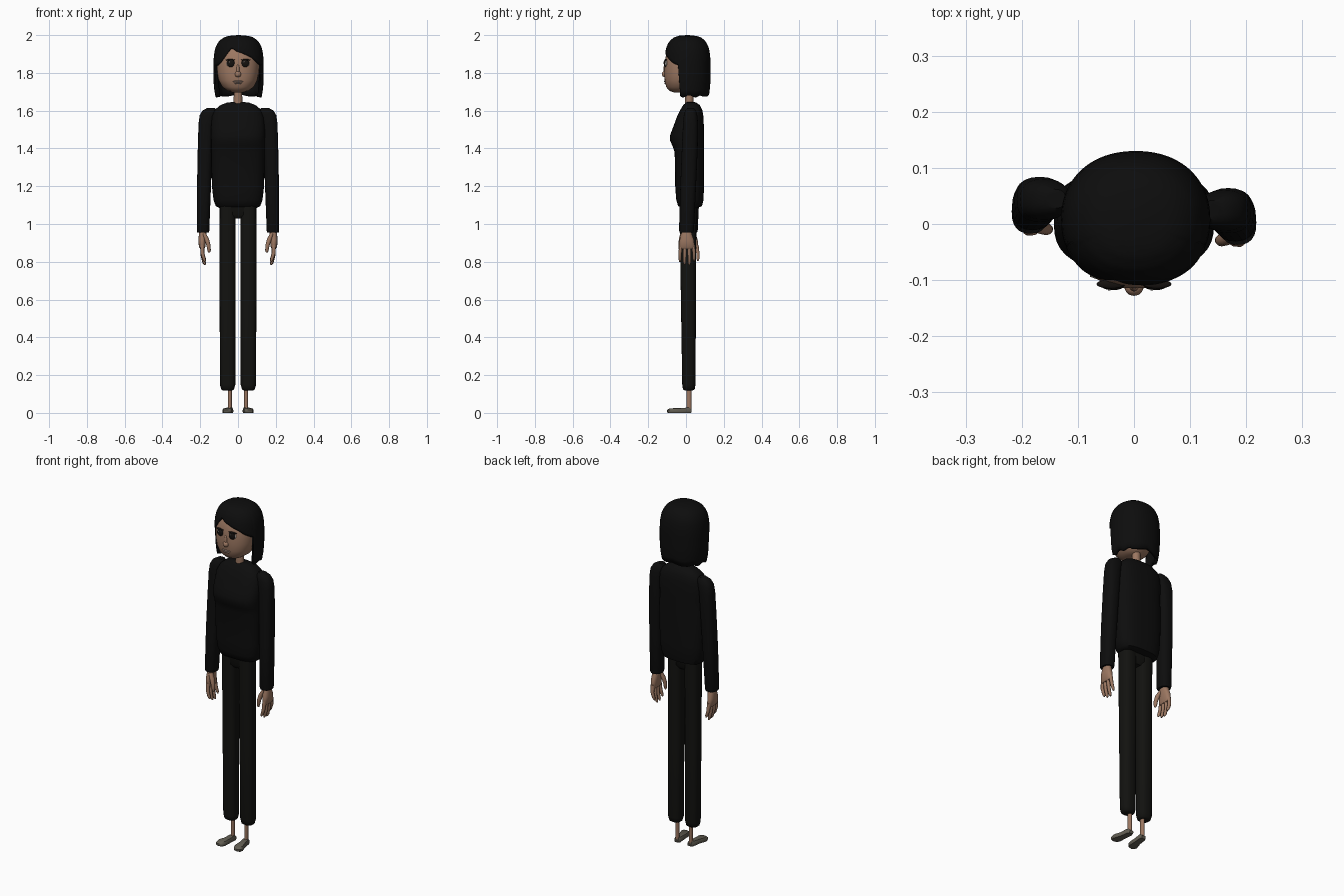
import bpy, bmesh, math
from math import cos, sin, pi


def material(name, rgb):
    m = bpy.data.materials.new(name)
    m.diffuse_color = (*rgb, 1)
    return m


SKIN = material("skin", (0.33, 0.185, 0.12))
HAIR = material("black hair", (0.004, 0.004, 0.004))
TOP = material("black sweater", (0.004, 0.004, 0.004))
PANTS = material("black trousers", (0.006, 0.006, 0.005))
SHOE = material("olive grey shoe", (0.12, 0.11, 0.085))
EYE = material("dark eye", (0.008, 0.006, 0.005))
WHITE = material("eye white", (0.6, 0.55, 0.5))
LIP = material("pale lip", (0.36, 0.25, 0.2))


def finish(bm, name, mat, angle=50):
    bmesh.ops.recalc_face_normals(bm, faces=bm.faces)
    me = bpy.data.meshes.new(name)
    bm.to_mesh(me)
    bm.free()
    me.materials.append(mat)
    ob = bpy.data.objects.new(name, me)
    bpy.context.collection.objects.link(ob)
    bpy.ops.object.select_all(action='DESELECT')
    ob.select_set(True)
    bpy.context.view_layer.objects.active = ob
    bpy.ops.object.shade_smooth_by_angle(angle=math.radians(angle))
    return ob


def spow(v, e):
    return math.copysign(abs(v) ** e, v)


def loft(name, mat, rings, n=24, p=2.0, sx=1, dy=0):
    """Stack of superellipses; ring = (z, centre x, front y, back y, half width)."""
    bm = bmesh.new()
    loops = []
    for z, cx, yf, yb, rx in rings:
        cy, ry = (yf + yb) / 2 + dy, (yb - yf) / 2
        loops.append([bm.verts.new((sx * (cx + rx * spow(cos(2 * pi * i / n), 2 / p)),
                                    cy + ry * spow(sin(2 * pi * i / n), 2 / p), z))
                      for i in range(n)])
    for a, b in zip(loops, loops[1:]):
        for i in range(n):
            j = (i + 1) % n
            bm.faces.new((a[i], a[j], b[j], b[i]))
    bm.faces.new(loops[0])
    bm.faces.new(loops[-1])
    return finish(bm, name, mat)


def ball(name, mat, loc, size, seg=20):
    bm = bmesh.new()
    bmesh.ops.create_uvsphere(bm, u_segments=seg, v_segments=seg // 2, radius=1)
    for v in bm.verts:
        v.co = [l + s * c for l, s, c in zip(loc, size, v.co)]
    return finish(bm, name, mat)


def lerp_table(table, x):
    for (x0, y0), (x1, y1) in zip(table, table[1:]):
        if x <= x1:
            return y0 + (y1 - y0) * max(0, (x - x0)) / (x1 - x0)
    return table[-1][1]


# head and neck
loft("head", SKIN, [
    (1.697, 0, -.065, .02, .03), (1.705, 0, -.088, .04, .055), (1.725, 0, -.105, .06, .083),
    (1.76, 0, -.113, .08, .102), (1.80, 0, -.115, .09, .110), (1.85, 0, -.114, .10, .112),
    (1.90, 0, -.105, .10, .106), (1.94, 0, -.085, .09, .09), (1.97, 0, -.05, .06, .06)], n=32, p=2.2)
loft("neck", SKIN, [(1.60, 0, -.005, .04, .025), (1.72, 0, -.005, .04, .021)], n=16)

# bobbed hair: columns around the head, each ending at its own hairline
PROFILE = [(1.66, .90), (1.70, .96), (1.76, 1), (1.86, 1), (1.90, .975), (1.93, .93),
           (1.955, .85), (1.975, .73), (1.99, .55), (1.997, .35), (2.0, .02)]
FRINGE = [(-.125, 1.835), (-.10, 1.85), (-.075, 1.885), (-.045, 1.932), (-.03, 1.932), (-.02, 1.918),
          (.02, 1.905), (.07, 1.883), (.105, 1.855), (.13, 1.835)]


def hairline(x, y):
    if y < -.04:
        return lerp_table(FRINGE, x)
    if y > .09:                       # shallow notch at the nape
        return 1.675 + .012 * max(0, 1 - abs(x) / .06)
    return 1.67 + .012 * (1 + sin(y * 90)) * .5


bm = bmesh.new()
cols, rows = 80, 18
grid = []
for i in range(cols):
    a = 2 * pi * i / cols
    ux, uy = spow(cos(a), .92), spow(sin(a), .92)
    zb = hairline(.132 * ux, .008 + .121 * uy)
    column = []
    for k in range(rows + 1):
        t = k / rows
        z = 2.0 - (2.0 - zb) * t ** 1.9
        r = lerp_table(PROFILE, z)
        column.append(bm.verts.new((.003 + .133 * r * ux, .008 + .122 * r * uy, z)))
    grid.append(column)
for i in range(cols):
    a, b = grid[i], grid[(i + 1) % cols]
    for k in range(rows):
        bm.faces.new((a[k], a[k + 1], b[k + 1], b[k]))
bm.faces.new([c[0] for c in grid])
hair = finish(bm, "hair", HAIR, 60)
shell = hair.modifiers.new("thickness", 'SOLIDIFY')
shell.thickness, shell.offset = .018, -1

# face
for s, side in ((-1, "left"), (1, "right")):
    ball(f"{side}_eye_white", WHITE, (s * .038, -.106, 1.850), (.024, .009, .018))
    ball(f"{side}_eye", EYE, (s * .038, -.109, 1.851), (.021, .009, .021))
    ball(f"{side}_eye_glint", WHITE, (s * .038 - .006, -.1175, 1.858), (.003, .001, .003), 8)
    lash = ball(f"{side}_lashes", EYE, (s * .041, -.107, 1.869), (.026, .008, .004))
    ball(f"{side}_ear", SKIN, (s * .11, .0, 1.82), (.012, .02, .03))
ball("nose", SKIN, (0, -.112, 1.793), (.017, .016, .016))
ball("nose_bridge", SKIN, (0, -.110, 1.815), (.009, .010, .032))
ball("upper_lip", LIP, (0, -.110, 1.755), (.028, .006, .005))
ball("lower_lip", LIP, (0, -.109, 1.746), (.022, .006, .005))

# sweater body
loft("sweater", TOP, [
    (1.085, 0, -.02, .06, .10), (1.095, 0, -.042, .085, .118), (1.13, 0, -.052, .093, .130),
    (1.20, 0, -.057, .095, .138), (1.38, 0, -.06, .095, .142), (1.415, 0, -.072, .095, .142),
    (1.44, 0, -.084, .095, .142), (1.47, 0, -.084, .095, .143), (1.51, 0, -.069, .095, .143),
    (1.57, 0, -.047, .092, .138), (1.605, 0, -.03, .086, .122), (1.63, 0, -.014, .073, .092),
    (1.642, 0, .0, .055, .06), (1.645, 0, .005, .045, .035)], n=40, p=2.7)

# arms and hands
for s, side, dy in ((-1, "left", .02), (1, "right", 0)):
    loft(f"{side}_sleeve", TOP, [
        (.955, .185, -.033, .038, .031), (.965, .185, -.037, .042, .033), (1.20, .180, -.03, .053, .037),
        (1.40, .174, -.022, .062, .039), (1.53, .168, -.016, .064, .041), (1.575, .160, -.012, .06, .043),
        (1.60, .150, -.005, .053, .038), (1.615, .142, .008, .042, .02)], p=2.5, sx=s, dy=dy)
    loft(f"{side}_palm", SKIN, [
        (.975, .185, -.02, .026, .019), (.945, .187, -.026, .032, .020), (.915, .190, -.034, .042, .020),
        (.88, .190, -.036, .046, .017), (.868, .189, -.032, .042, .011)], p=2.4, sx=s, dy=dy)
    for k, tip in enumerate((.80, .785, .782, .805)):
        y = -.026 + .021 * k
        y2 = y + (k - 1.5) * .004
        mid = (.885 + tip) / 2
        loft(f"{side}_finger_{k + 1}", SKIN, [
            (.89, .190, y - .010, y + .010, .011), (mid, .188, y2 - .009, y2 + .009, .010),
            (tip + .012, .179, y2 - .008, y2 + .008, .009),
            (tip, .175, y2 - .004, y2 + .004, .004)], n=10, sx=s, dy=dy)
    loft(f"{side}_thumb", SKIN, [
        (.95, .180, -.03, .0, .010), (.92, .166, -.038, -.010, .013), (.885, .156, -.040, -.018, .011),
        (.86, .153, -.038, -.020, .009), (.848, .153, -.034, -.024, .004)], n=12, sx=s, dy=dy)

# trousers
loft("hips", PANTS, [(1.03, 0, -.015, .035, .05), (1.05, 0, -.03, .05, .085),
                     (1.13, 0, -.035, .055, .095)], p=2.6)
for s, side in ((-1, "left"), (1, "right")):
    loft(f"{side}_trouser_leg", PANTS, [
        (.118, .055, -.005, .035, .024), (.125, .055, -.016, .046, .034), (.15, .055, -.020, .050, .041),
        (.60, .055, -.027, .053, .042), (1.10, .055, -.035, .055, .042)], p=2.6, sx=s)
    # ankles and shoes
    loft(f"{side}_ankle", SKIN, [(.015, .043, .003, .029, .010), (.16, .043, .003, .029, .010)], n=12, sx=s)
    bm = bmesh.new()
    outline = [(.030, .030), (.054, .030), (.061, .018), (.068, -.03), (.083, -.075), (.078, -.094),
               (.062, -.10), (.042, -.095), (.031, -.08), (.029, -.03), (.025, .018)]
    levels = []
    for z, k in ((0, .94), (.005, 1), (.015, 1), (.024, .82)):
        levels.append([bm.verts.new((s * (.05 + (x - .05) * k), -.035 + (y + .035) * k,
                                     z + (.004 if z > .02 and y > -.03 else 0)))
                       for x, y in outline])
    for a, b in zip(levels, levels[1:]):
        for i in range(len(a)):
            j = (i + 1) % len(a)
            bm.faces.new((a[i], a[j], b[j], b[i]))
    bm.faces.new(levels[0])
    bm.faces.new(levels[-1])
    finish(bm, f"{side}_shoe", SHOE, 40)
